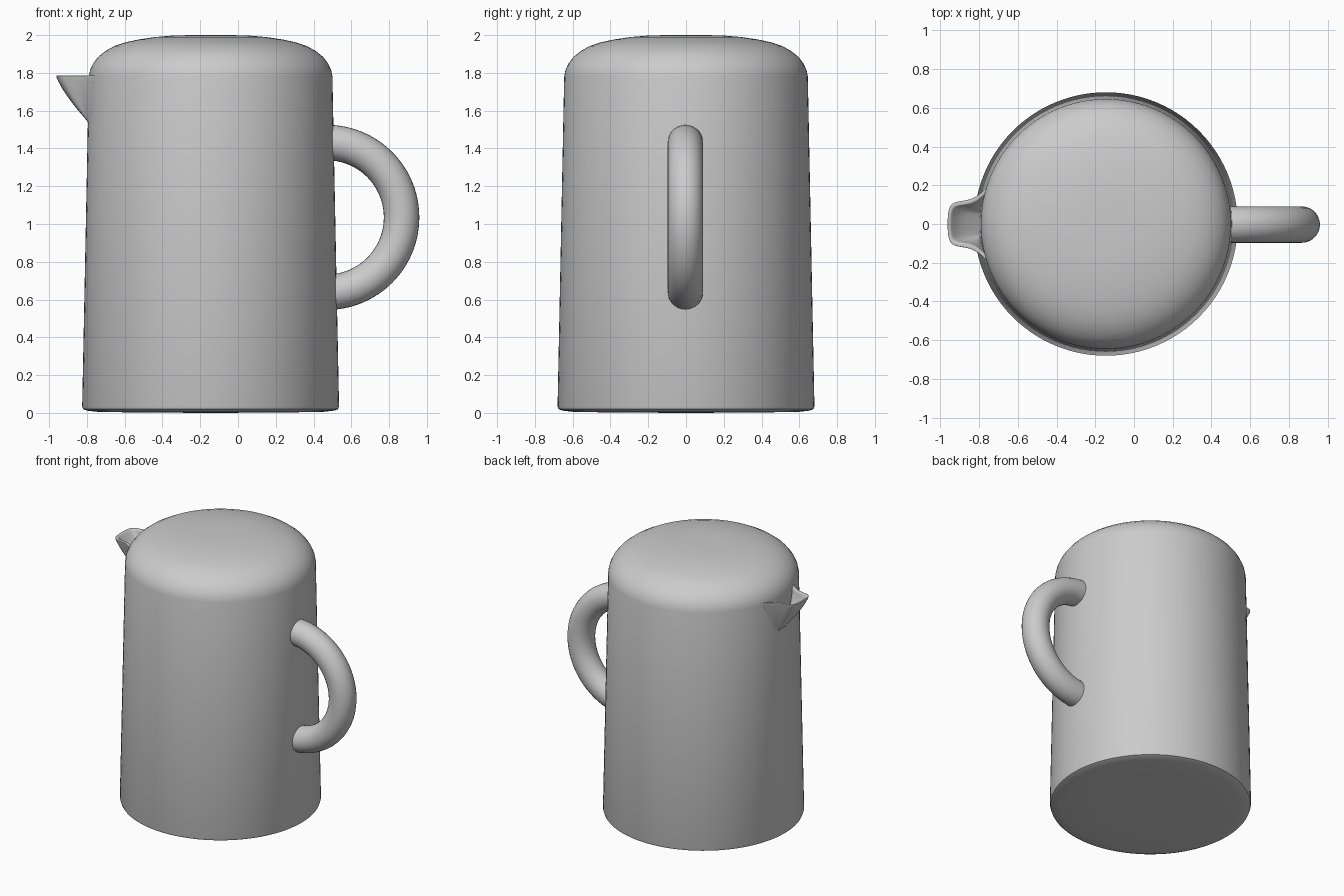
import bpy, bmesh, math

if "Cube" in bpy.data.objects:
    bpy.data.objects.remove(bpy.data.objects["Cube"])

CX = -0.145  # body axis


def make_object(name, bm, angle=40):
    bmesh.ops.recalc_face_normals(bm, faces=bm.faces)
    me = bpy.data.meshes.new(name)
    bm.to_mesh(me)
    bm.free()
    ob = bpy.data.objects.new(name, me)
    bpy.context.collection.objects.link(ob)
    bpy.ops.object.select_all(action='DESELECT')
    ob.select_set(True)
    bpy.context.view_layer.objects.active = ob
    bpy.ops.object.shade_smooth_by_angle(angle=math.radians(angle))
    return ob


def grid_faces(bm, rows, close_rows=False, close_cols=False):
    n, m = len(rows), len(rows[0])
    for i in range(n if close_rows else n - 1):
        for j in range(m if close_cols else m - 1):
            a, b = rows[i], rows[(i + 1) % n]
            k = (j + 1) % m
            bm.faces.new((a[j], a[k], b[k], b[j]))


# Body: tapered cylinder with a domed lid, turned around its axis
profile = [(0.40, 0.002), (0.60, 0.006), (0.655, 0.012), (0.675, 0.02), (0.68, 0.035),
           (0.645, 1.78), (0.638, 1.815), (0.622, 1.85), (0.595, 1.885), (0.558, 1.915),
           (0.51, 1.942), (0.45, 1.962), (0.38, 1.977), (0.30, 1.989), (0.20, 1.998), (0.10, 2.0)]
SEG = 96
bm = bmesh.new()
rows = [[bm.verts.new((CX + r * math.cos(2 * math.pi * s / SEG),
                       r * math.sin(2 * math.pi * s / SEG), z)) for s in range(SEG)]
        for r, z in profile]
grid_faces(bm, rows, close_cols=True)
for row, z in ((rows[0], 0.0), (rows[-1], 2.0)):
    tip = bm.verts.new((CX, 0, z))
    for s in range(SEG):
        bm.faces.new((row[s], row[(s + 1) % SEG], tip))
make_object("body", bm)

# Handle: half ring sunk into the body
bm = bmesh.new()
R, r, N, M = 0.396, 0.094, 48, 28
rows = []
for i in range(N + 1):
    a = -math.pi / 2 + math.pi * i / N
    ring = []
    for j in range(M):
        b = 2 * math.pi * j / M
        d = R + r * math.cos(b)
        ring.append(bm.verts.new((0.47 + d * math.cos(a), -0.003 + r * math.sin(b),
                                  1.035 + d * math.sin(a))))
    rows.append(ring)
grid_faces(bm, rows, close_cols=True)
bm.faces.new(rows[0])
bm.faces.new(rows[-1])
make_object("handle", bm)

# Spout: U-shaped outline lofted down the outside, over the rim and into the channel
half = [(1.0, 0.045), (0.985, 0.085), (0.90, 0.112), (0.65, 0.12), (0.40, 0.126),
        (0.18, 0.148), (0.03, 0.18), (-0.10, 0.21)]
outline = [(f, -y) for f, y in reversed(half)] + [(1.0, 0.0)] + half
levels = [(1.53, -0.008, 0.40), (1.57, 0.025, 0.50), (1.62, 0.070, 0.62), (1.70, 0.130, 0.82),
          (1.76, 0.165, 0.95), (1.783, 0.174, 1.0), (1.787, 0.172, 0.99),
          (1.787, 0.160, 0.82), (1.78, 0.152, 0.80), (1.73, 0.115, 0.74),
          (1.68, 0.055, 0.62), (1.63, -0.01, 0.45)]
bm = bmesh.new()
rows = []
for z, d, w in levels:
    rb = 0.645 + 0.02 * (1.78 - z)
    rows.append([bm.verts.new((CX - math.sqrt(rb * rb - (y * w) ** 2) - f * d, y * w, z))
                 for f, y in outline])
grid_faces(bm, rows)
spout = make_object("spout", bm, 60)
sub = spout.modifiers.new("smooth", 'SUBSURF')
sub.levels = sub.render_levels = 2
